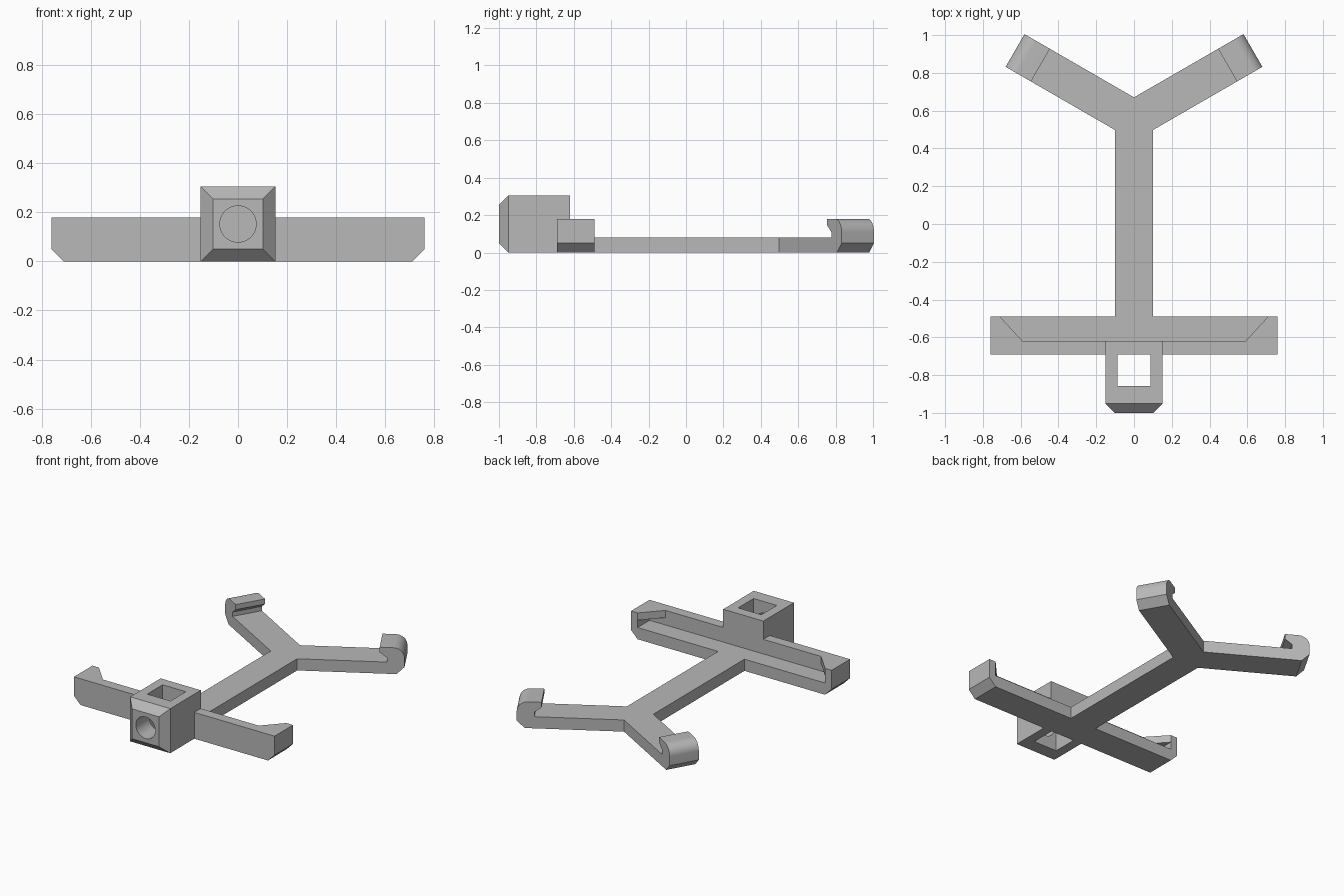
import bpy, bmesh, math
from mathutils import Matrix, Vector

if "Cube" in bpy.data.objects:
    bpy.data.objects.remove(bpy.data.objects["Cube"], do_unlink=True)

GREY = (0.48, 0.48, 0.48, 1)
mat = bpy.data.materials.new("plain grey")
mat.use_nodes = True
mat.diffuse_color = GREY
mat.node_tree.nodes["Principled BSDF"].inputs["Base Color"].default_value = GREY


def finish(bm, name):
    bmesh.ops.recalc_face_normals(bm, faces=bm.faces)
    me = bpy.data.meshes.new(name)
    bm.to_mesh(me)
    bm.free()
    me.materials.append(mat)
    ob = bpy.data.objects.new(name, me)
    bpy.context.collection.objects.link(ob)
    return ob


def prism(name, outline, depth, matrix=Matrix()):
    """Extrude a 2D outline along local z, then place it."""
    bm = bmesh.new()
    face = bm.faces.new([bm.verts.new((u, v, 0)) for u, v in outline])
    new = bmesh.ops.extrude_face_region(bm, geom=[face])["geom"]
    verts = [g for g in new if isinstance(g, bmesh.types.BMVert)]
    bmesh.ops.translate(bm, verts=verts, vec=(0, 0, depth))
    bm.transform(matrix)
    return finish(bm, name)


def box(name, low, high):
    outline = [(low[0], low[1]), (high[0], low[1]), (high[0], high[1]), (low[0], high[1])]
    return prism(name, outline, high[2] - low[2], Matrix.Translation((0, 0, low[2])))


def activate(ob):
    bpy.ops.object.select_all(action='DESELECT')
    ob.select_set(True)
    bpy.context.view_layer.objects.active = ob


def cut(ob, cutter):
    cutter.hide_render = True
    mod = ob.modifiers.new("cut", 'BOOLEAN')
    mod.operation, mod.solver, mod.object = 'DIFFERENCE', 'EXACT', cutter
    activate(ob)
    bpy.ops.object.modifier_apply(modifier=mod.name)
    bpy.data.objects.remove(cutter, do_unlink=True)


def smooth(ob):
    activate(ob)
    bpy.ops.object.shade_smooth_by_angle(angle=math.radians(30))


PLATE, TOP, CH = 0.08, 0.18, 0.05      # plate height, rim height, chamfer
HALF = 0.1                             # half width of stem and arms
HUB = Vector((0, 0.555))               # where the arms meet the stem
ARM, ROOT = 0.727, 0.11                # arm length, thickness of hook wall
along = Vector((math.cos(math.pi / 6), 0.5))
across = Vector((-along.y, along.x))

# Y-shaped plate: half the outline, then its mirror
end = HUB + along * (ARM - ROOT)
tan30 = math.tan(math.pi / 6)
crotch = HALF / along.x
right = [(HALF, -0.49), (HALF, HUB.y - crotch + HALF * tan30),
         tuple(end - across * HALF), tuple(end + across * HALF)]
left = [(-x, y) for x, y in reversed(right)]
prism("y_frame", right + [(0, HUB.y + crotch)] + left, PLATE)

# Rounded hooks at the arm tips, with an inward lip
R = 0.07
arc = [(ARM - R + R * math.cos(a), TOP - R + R * math.sin(a))
       for a in [math.pi / 2 * i / 10 for i in range(11)]]
hook = [(ARM - ROOT, 0), (ARM - CH, 0), (ARM, CH)] + arc + [
    (ARM - 0.155, TOP), (ARM - 0.155, 0.145), (ARM - ROOT, 0.11)]
for side, name in ((1, "left_hook"), (-1, "right_hook")):
    place = Matrix(((side * along.x, 0, side * across.x, 0),
                    (along.y, 0, across.y, HUB.y),
                    (0, 1, 0, 0), (0, 0, 0, 1)))
    smooth(prism(name, hook, 2 * HALF, place @ Matrix.Translation((0, 0, -HALF))))

# Front tray: chamfered bar with its pocket cut out
W, FRONT, BACK, WALL = 0.76, -0.69, -0.49, -0.62
profile = [(-W, TOP), (-W, CH), (CH - W, 0), (W - CH, 0), (W, CH), (W, TOP)]
stand = Matrix(((1, 0, 0, 0), (0, 0, 1, FRONT), (0, 1, 0, 0), (0, 0, 0, 1)))
tray = prism("front_tray", profile, BACK - FRONT, stand)
cut(tray, box("pocket", (CH - W, WALL, PLATE), (W - CH, 0, 0.5)))

# Triangular lips over the tray corners
for s, name in ((1, "left_corner_lip"), (-1, "right_corner_lip")):
    tri = [(s * (W - CH), BACK), (s * 0.59, WALL), (s * (W - CH), WALL)]
    prism(name, tri, 0.05, Matrix.Translation((0, 0, TOP - 0.05)))

# Mounting block: bevelled front, square shaft and round bore
B, H = 0.152, 0.305
block = box("mount_block", (-B, -1, 0), (B, WALL, H))
bm = bmesh.new()
bm.from_mesh(block.data)
rim = [e for e in bm.edges if all(v.co.y < -0.99 for v in e.verts)]
bmesh.ops.bevel(bm, geom=rim, offset=CH, segments=1, affect='EDGES')
bm.to_mesh(block.data)
bm.free()
cut(block, box("shaft", (-0.088, -0.857, -0.1), (0.088, FRONT, 0.5)))
bm = bmesh.new()
bmesh.ops.create_cone(bm, cap_ends=True, segments=48, radius1=0.074, radius2=0.074, depth=0.4,
                      matrix=Matrix.Translation((0, -0.96, H / 2)) @ Matrix.Rotation(math.pi / 2, 4, 'X'))
cut(block, finish(bm, "bore"))
smooth(block)
